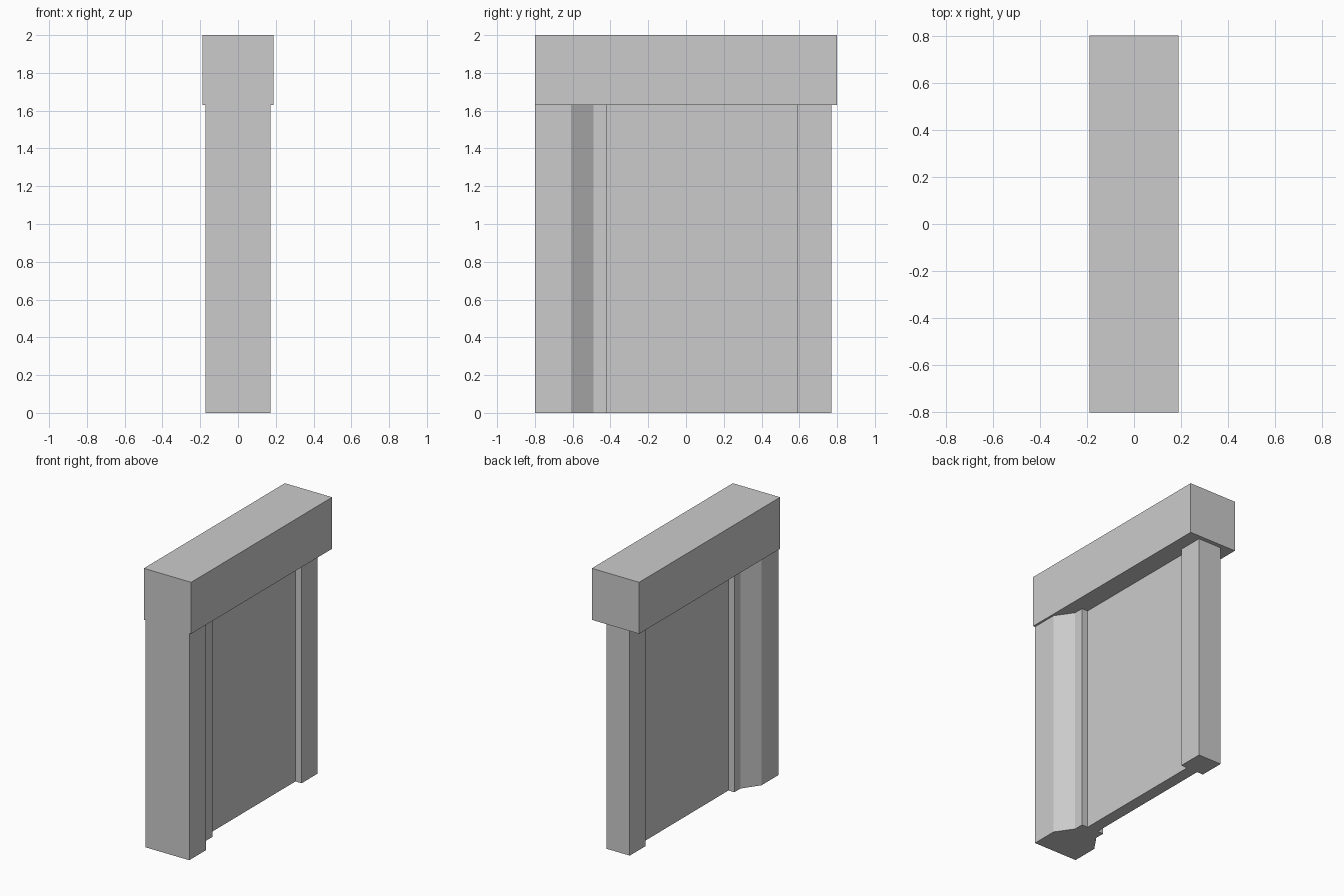
import bpy, bmesh

if "Cube" in bpy.data.objects:
    bpy.data.objects.remove(bpy.data.objects["Cube"])


def prism(name, outline, z0, z1):
    """Extrude a counter-clockwise plan outline from z0 to z1."""
    bm = bmesh.new()
    base = bm.faces.new([bm.verts.new((x, y, z0)) for x, y in outline])
    ext = bmesh.ops.extrude_face_region(bm, geom=[base], use_keep_orig=True)
    top = [v for v in ext["geom"] if isinstance(v, bmesh.types.BMVert)]
    bmesh.ops.translate(bm, verts=top, vec=(0, 0, z1 - z0))
    bmesh.ops.recalc_face_normals(bm, faces=bm.faces)
    mesh = bpy.data.meshes.new(name)
    bm.to_mesh(mesh)
    bm.free()
    obj = bpy.data.objects.new(name, mesh)
    bpy.context.collection.objects.link(obj)
    return obj


def symmetric(half):
    """Complete a plan outline by mirroring its +x half."""
    return half + [(-x, y) for x, y in reversed(half)]


LINTEL_Z = 1.63

# Overhanging top beam
prism("lintel", symmetric([(0.188, -0.8), (0.188, 0.8)]), LINTEL_Z, 2.0)

# Wide front post with a tapered, stepped back
prism("front_post", symmetric([(0.173, -0.8), (0.173, -0.61), (0.09, -0.49),
                               (0.09, -0.42)]), 0, LINTEL_Z)

# Plain rear post
prism("rear_post", symmetric([(0.092, 0.59), (0.092, 0.77)]), 0, LINTEL_Z)

# Thin wall panel between the posts
prism("wall_panel", symmetric([(0.043, -0.42), (0.043, 0.59)]), 0, LINTEL_Z)
